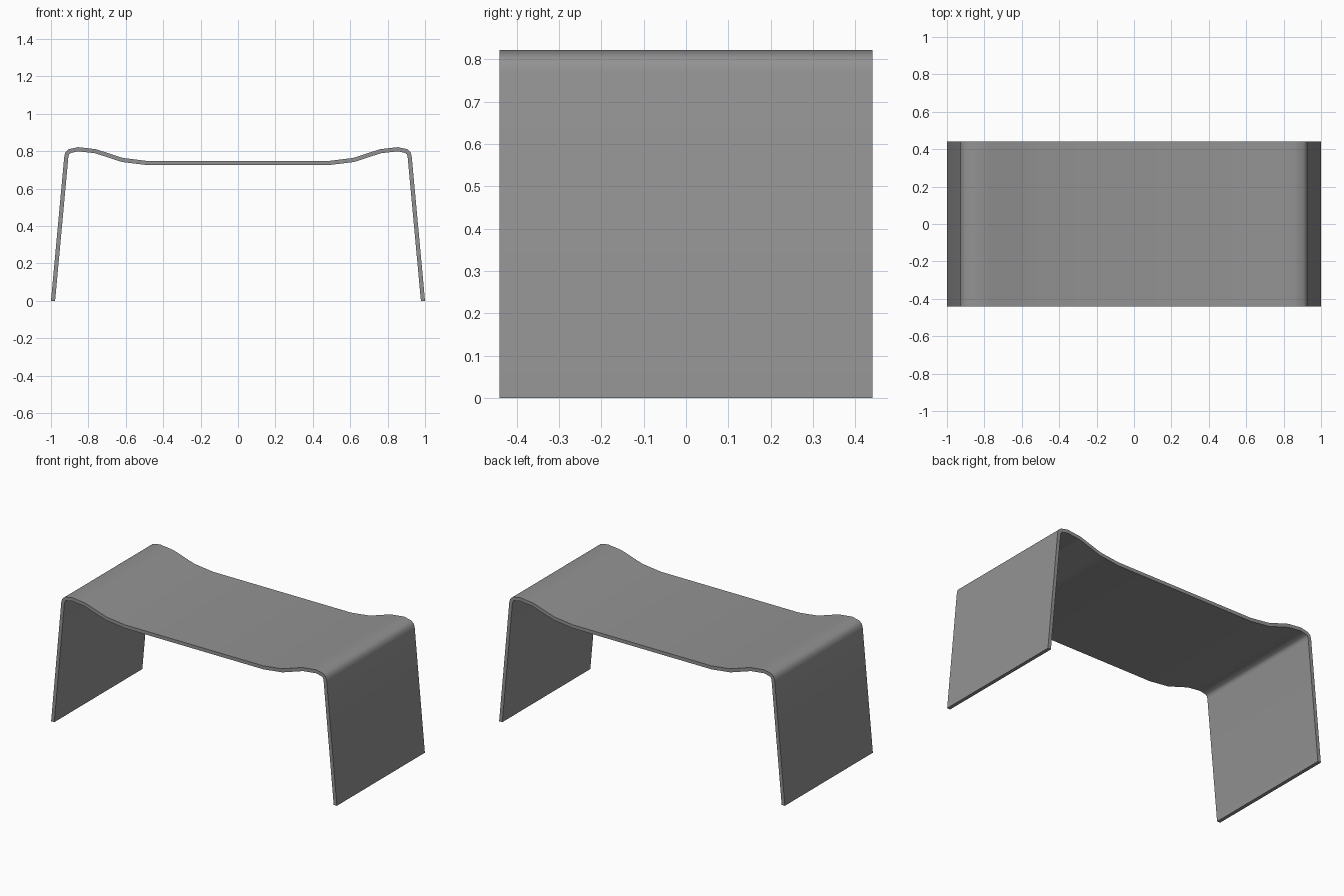
import bpy
import bmesh
import math
from mathutils import Vector

cube = bpy.data.objects.get("Cube")
if cube:
    bpy.data.objects.remove(cube, do_unlink=True)

THICKNESS = 0.022
HALF_DEPTH = 0.44

# Upper outline of the left half, from the foot to the middle of the seat
outer = [Vector(p) for p in (
    (1.0, 0), (0.929, 0.77), (0.923, 0.795), (0.905, 0.811), (0.855, 0.822),
    (0.76, 0.811), (0.615, 0.764), (0.485, 0.748), (0, 0.748))]


def inset(points, distance):
    """Offset the outline inward with mitred corners."""
    dirs = [(b - a).normalized() for a, b in zip(points, points[1:])]
    normals = [Vector((-d.y, d.x)) for d in dirs]
    result = []
    for i, p in enumerate(points):
        n0 = normals[max(i - 1, 0)]
        n1 = normals[min(i, len(normals) - 1)]
        mitre = (n0 + n1).normalized()
        result.append(p + mitre * distance / mitre.dot(n0))
    # Cut the foot level with the floor
    result[0] = Vector((points[0].x - distance / abs(normals[0].x), 0))
    return result


def mirrored(points):
    """Complete a half outline across the centre."""
    return points + [Vector((-p.x, p.y)) for p in reversed(points[:-1])]


def make_material(name, colour):
    mat = bpy.data.materials.new(name)
    mat.use_nodes = True
    mat.diffuse_color = colour
    bsdf = next(n for n in mat.node_tree.nodes if n.type == "BSDF_PRINCIPLED")
    bsdf.inputs["Base Color"].default_value = colour
    bsdf.inputs["Roughness"].default_value = 0.6
    return mat


# Bent sheet: four rails along the outline, joined by quads
top = mirrored(outer)
under = mirrored(inset(outer, THICKNESS))
bm = bmesh.new()
rails = [[bm.verts.new((p.x, y, p.y)) for p in line]
         for line, y in ((top, -HALF_DEPTH), (top, HALF_DEPTH),
                         (under, HALF_DEPTH), (under, -HALF_DEPTH))]
for a, b in zip(rails, rails[1:] + rails[:1]):
    for i in range(len(a) - 1):
        bm.faces.new((a[i], a[i + 1], b[i + 1], b[i]))

# Feet
for end in (0, -1):
    bm.faces.new([rail[end] for rail in rails])
bmesh.ops.recalc_face_normals(bm, faces=bm.faces)

mesh = bpy.data.meshes.new("bent_bench")
bm.to_mesh(mesh)
bm.free()
mesh.materials.append(make_material("mid grey", (0.29, 0.29, 0.29, 1)))
bench = bpy.data.objects.new("bent_bench", mesh)
bpy.context.collection.objects.link(bench)

# Smooth bends, crisp rims
bpy.ops.object.select_all(action="DESELECT")
bench.select_set(True)
bpy.context.view_layer.objects.active = bench
bpy.ops.object.shade_smooth_by_angle(angle=math.radians(40))
